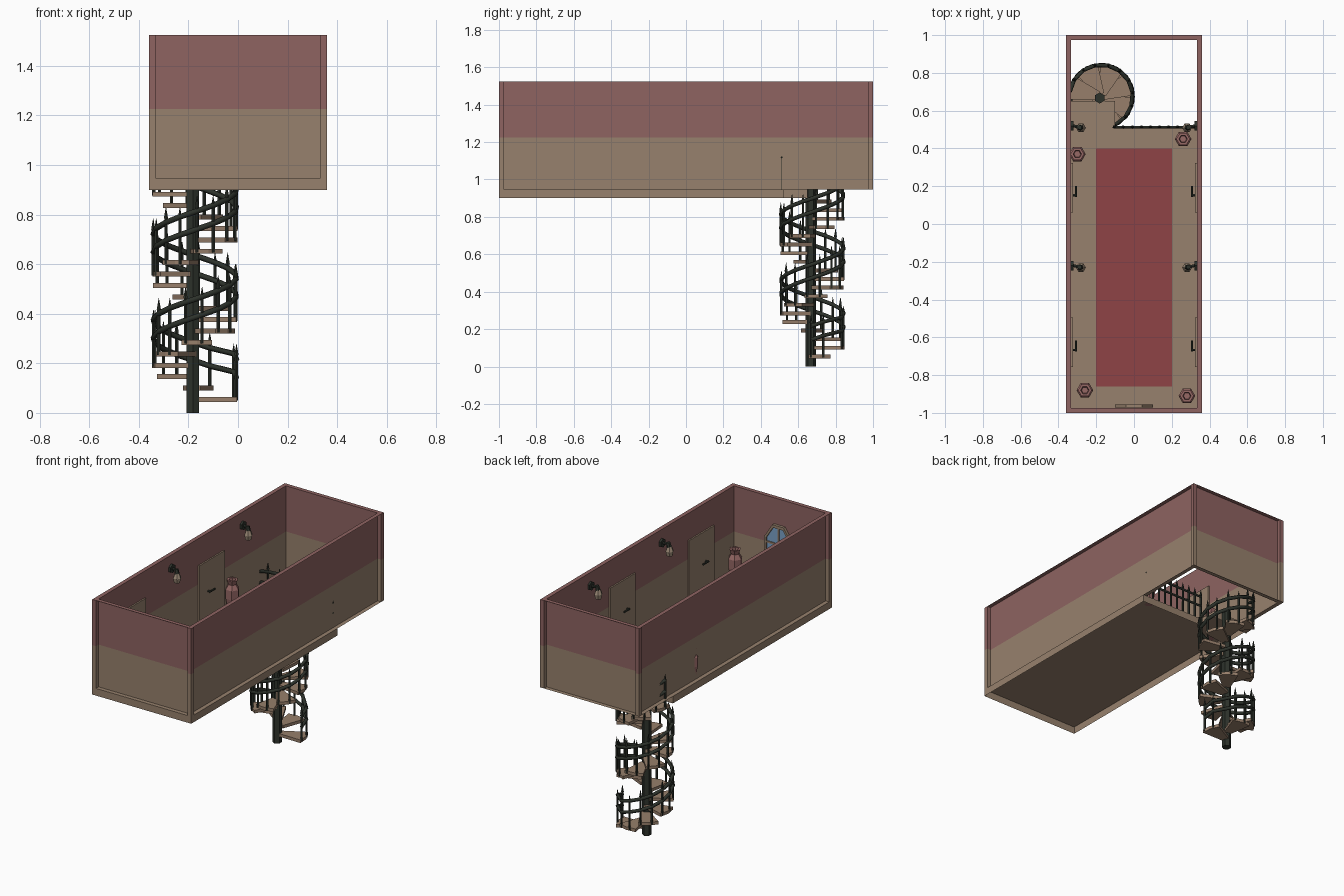
import bpy, bmesh, math
from mathutils import Vector, Matrix

if "Cube" in bpy.data.objects:
    bpy.data.objects.remove(bpy.data.objects["Cube"])

def srgb(r, g, b):
    f = lambda c: (c / 255 / 12.92) if c < 10 else ((c / 255 + 0.055) / 1.055) ** 2.4
    return (f(r), f(g), f(b), 1)

def mat(name, *rgb):
    m = bpy.data.materials.new(name)
    m.diffuse_color = srgb(*rgb)
    m.use_nodes = True
    m.node_tree.nodes["Principled BSDF"].inputs["Base Color"].default_value = m.diffuse_color
    return m

TAN = mat("tan wainscot", 151, 129, 109)
ROSE = mat("rose wall", 142, 99, 97)
RUG = mat("red rug", 142, 68, 70)
IRON = mat("dark iron", 45, 50, 43)
WOOD = mat("step wood", 151, 127, 107)
POT = mat("clay pink", 150, 104, 101)
GLASS = mat("window blue", 122, 162, 200)
BULB = mat("lamp shade", 160, 142, 122)

def finish(bm, name, *mats):
    me = bpy.data.meshes.new(name)
    bm.to_mesh(me)
    bm.free()
    for m in mats:
        me.materials.append(m)
    ob = bpy.data.objects.new(name, me)
    bpy.context.collection.objects.link(ob)
    return ob

def fix(bm):
    bmesh.ops.recalc_face_normals(bm, faces=bm.faces)
    return bm

def open_side(bm, d):
    """Remove the faces pointing in direction d, leaving an open-backed panel."""
    fix(bm)
    bm.normal_update()
    bmesh.ops.delete(bm, geom=[f for f in bm.faces if f.normal.dot(Vector(d)) > .9], context='FACES')

def add_box(bm, lo, hi):
    lo, hi = Vector(lo), Vector(hi)
    M = Matrix.Translation((lo + hi) / 2) @ Matrix.Diagonal((*(hi - lo), 1))
    bmesh.ops.create_cube(bm, size=1, matrix=M)

def box(name, lo, hi, m):
    bm = bmesh.new()
    add_box(bm, lo, hi)
    return finish(bm, name, m)

def rod(bm, a, b, r1, r2=None, n=6):
    """Cylinder or cone between two points."""
    a, b = Vector(a), Vector(b)
    d = b - a
    M = Matrix.Translation((a + b) / 2) @ d.to_track_quat('Z', 'Y').to_matrix().to_4x4()
    bmesh.ops.create_cone(bm, cap_ends=True, segments=n, radius1=r1,
                          radius2=r1 if r2 is None else r2, depth=d.length, matrix=M)

def prism(bm, pts, z0, z1):
    lo = [bm.verts.new((x, y, z0)) for x, y in pts]
    hi = [bm.verts.new((x, y, z1)) for x, y in pts]
    bm.faces.new(lo)
    bm.faces.new(hi)
    for i in range(len(pts)):
        j = (i + 1) % len(pts)
        bm.faces.new((lo[i], lo[j], hi[j], hi[i]))

def lathe(bm, prof, c, n=6):
    rings = [[bm.verts.new((c[0] + r * math.cos(k * math.tau / n), c[1] + r * math.sin(k * math.tau / n), z))
              for k in range(n)] for r, z in prof]
    for a, b in zip(rings, rings[1:]):
        for k in range(n):
            bm.faces.new((a[k], a[(k + 1) % n], b[(k + 1) % n], b[k]))
    bm.faces.new(rings[0])
    bm.faces.new(rings[-1])

def spike(bm, x, y, z0, h):
    """Baluster with a pointed tip."""
    rod(bm, (x, y, z0), (x, y, z0 + h * .8), .007, n=5)
    rod(bm, (x, y, z0 + h * .8), (x, y, z0 + h), .009, .0005, n=5)

# floor: open-bottomed L shape leaving the stairwell free
FZ, WT, SPLIT, TOP = .947, .027, 1.225, 1.525
bm = bmesh.new()
prism(bm, [(-.36, -1), (.36, -1), (.36, .52), (-.1, .52), (-.1, .65), (-.36, .65)], .9, FZ)
open_side(bm, (0, 0, -1))
finish(bm, "floor", TAN)
box("rug", (-.2, -.86, FZ), (.2, .4, FZ + .006), RUG)

# walls: open-backed panels, coloured by height
I = .36 - WT
for name, lo, hi, out in (("left_wall", (-.36, -1), (-I, 1), (-1, 0, 0)),
                          ("right_wall", (I, -1), (.36, 1), (1, 0, 0)),
                          ("front_wall", (-.36, -1), (.36, -1 + WT), (0, -1, 0)),
                          ("back_wall", (-.36, 1 - WT), (.36, 1), (0, 1, 0))):
    bm = bmesh.new()
    add_box(bm, (*lo, FZ), (*hi, TOP))
    open_side(bm, out)
    bmesh.ops.bisect_plane(bm, geom=bm.verts[:] + bm.edges[:] + bm.faces[:],
                           plane_co=(0, 0, SPLIT), plane_no=(0, 0, 1))
    for f in bm.faces:
        f.material_index = int(f.calc_center_median().z > SPLIT)
    finish(bm, name, TAN, ROSE)

# doors with handles, and wall lamps, on both long walls
for s, side in ((-1, "left"), (1, "right")):
    X = lambda d: s * (I - d)
    for y0, tag in ((.062, "back"), (-.757, "front")):
        a, b = sorted((X(.0005), X(.01)))
        box(f"{side}_{tag}_door", (a, y0, FZ), (b, y0 + .262, 1.35), TAN)
        bm = bmesh.new()
        yh = y0 + .09
        rod(bm, (X(.01), yh, 1.15), (X(.028), yh, 1.15), .007)
        rod(bm, (X(.025), yh - .008, 1.15), (X(.025), yh + .05, 1.15), .006)
        finish(bm, f"{side}_{tag}_door_handle", IRON)
    for y in (.52, -.22):
        bm = bmesh.new()
        rod(bm, (X(.0005), y, 1.44), (X(.014), y, 1.44), .029, n=6)
        rod(bm, (X(.01), y, 1.44), (X(.045), y - .008, 1.44), .009)
        rod(bm, (X(.045), y - .008, 1.45), (X(.05), y - .01, 1.42), .012, .016)
        finish(bm, f"{side}_wall_lamp", IRON)
        bm = bmesh.new()
        lathe(bm, [(.015, 1.425), (.026, 1.395), (.02, 1.365)], (X(.052), y - .011))
        finish(fix(bm), f"{side}_lamp_bulb", BULB)

# octagonal window on the inside of the front wall
def octagon(k):
    return [(.108 * k * math.cos(math.pi / 8 + i * math.pi / 4),
             1.2 + .168 * k * math.sin(math.pi / 8 + i * math.pi / 4)) for i in range(8)]
yw = -1 + WT + .0005
bm = bmesh.new()
rim, pane = octagon(1), octagon(.88)
for i in range(8):
    j = (i + 1) % 8
    q = [(rim[i], 0), (rim[i], .018), (pane[i], .018), (pane[i], 0)]
    r = [(rim[j], 0), (rim[j], .018), (pane[j], .018), (pane[j], 0)]
    A, B = ([bm.verts.new((p[0], yw + d, p[1])) for p, d in s] for s in (q, r))
    for k in range(4):
        bm.faces.new((A[k], A[(k + 1) % 4], B[(k + 1) % 4], B[k]))
bmesh.ops.remove_doubles(bm, verts=bm.verts, dist=1e-5)
add_box(bm, (-.006, yw, 1.065), (.006, yw + .014, 1.335))
add_box(bm, (-.088, yw, 1.224), (.088, yw + .014, 1.236))
finish(fix(bm), "window_frame", TAN)
bm = bmesh.new()
prism(bm, pane, 0, .008)
for v in bm.verts:
    v.co = (v.co.x, yw + v.co.z, v.co.y)
finish(fix(bm), "window_pane", GLASS)

# hexagonal floor vases
for c in ((-.3, .37), (.26, .45), (-.26, -.88), (.28, -.91)):
    bm = bmesh.new()
    lathe(bm, [(.028, FZ), (.044, 1.03), (.044, 1.09), (.026, 1.12), (.036, 1.15), (.022, 1.15), (.018, 1.12)], c)
    finish(fix(bm), "floor_vase", POT)

# spiral stair: pole, separate wedge steps, balusters, two rails
CX, CY, R, Z0, RISE, TURN, STEPS = -.174, .675, .172, .064, .046, 47, 19
pt = lambda deg, r: (CX + r * math.cos(math.radians(deg)), CY + r * math.sin(math.radians(deg)))
bm = bmesh.new()
rod(bm, (-.182, .667, 0), (-.182, .667, .96), .029, n=6)
finish(bm, "stair_pole", IRON)
steps, bal = bmesh.new(), bmesh.new()
path = []
for n in range(STEPS):
    a, z = (38 + TURN * n if n else 14), Z0 + RISE * n
    outer = [pt(a + d, R) for d in (-21, 0, 21)]
    prism(steps, [pt(a - 65, .025)] + outer + [pt(a + 65, .025)], z - .02, z)
    for d in (-16, 7):
        x, y = pt(a + d, R - .004)
        spike(bal, x, y, z - .015, .23)
        path.append((x, y, z + RISE * d / TURN))
finish(fix(steps), "stair_steps", WOOD)
finish(bal, "stair_balusters", IRON)

def rail(name, pts, r):
    cu = bpy.data.curves.new(name, 'CURVE')
    cu.dimensions, cu.bevel_depth, cu.bevel_resolution, cu.use_fill_caps = '3D', r, 1, True
    sp = cu.splines.new('POLY')
    sp.points.add(len(pts) - 1)
    for p, co in zip(sp.points, pts):
        p.co = (*co, 1)
    cu.materials.append(IRON)
    ob = bpy.data.objects.new(name, cu)
    bpy.context.collection.objects.link(ob)
    bpy.ops.object.select_all(action='DESELECT')
    ob.select_set(True)
    bpy.context.view_layer.objects.active = ob
    bpy.ops.object.convert(target='MESH')

for name, h in (("stair_lower_rail", .095), ("stair_upper_rail", .168)):
    rail(name, [(x, y, z + h) for x, y, z in path], .0115)

# guard rail along the stairwell edge
bm = bmesh.new()
for i in range(10):
    spike(bm, -.105 + i * .048, .513, FZ, .21)
finish(bm, "guard_balusters", IRON)
for name, h in (("guard_lower_rail", .095), ("guard_upper_rail", .16)):
    rail(name, [(I, .513, FZ + h), (-.105, .513, FZ + h)], .007)
